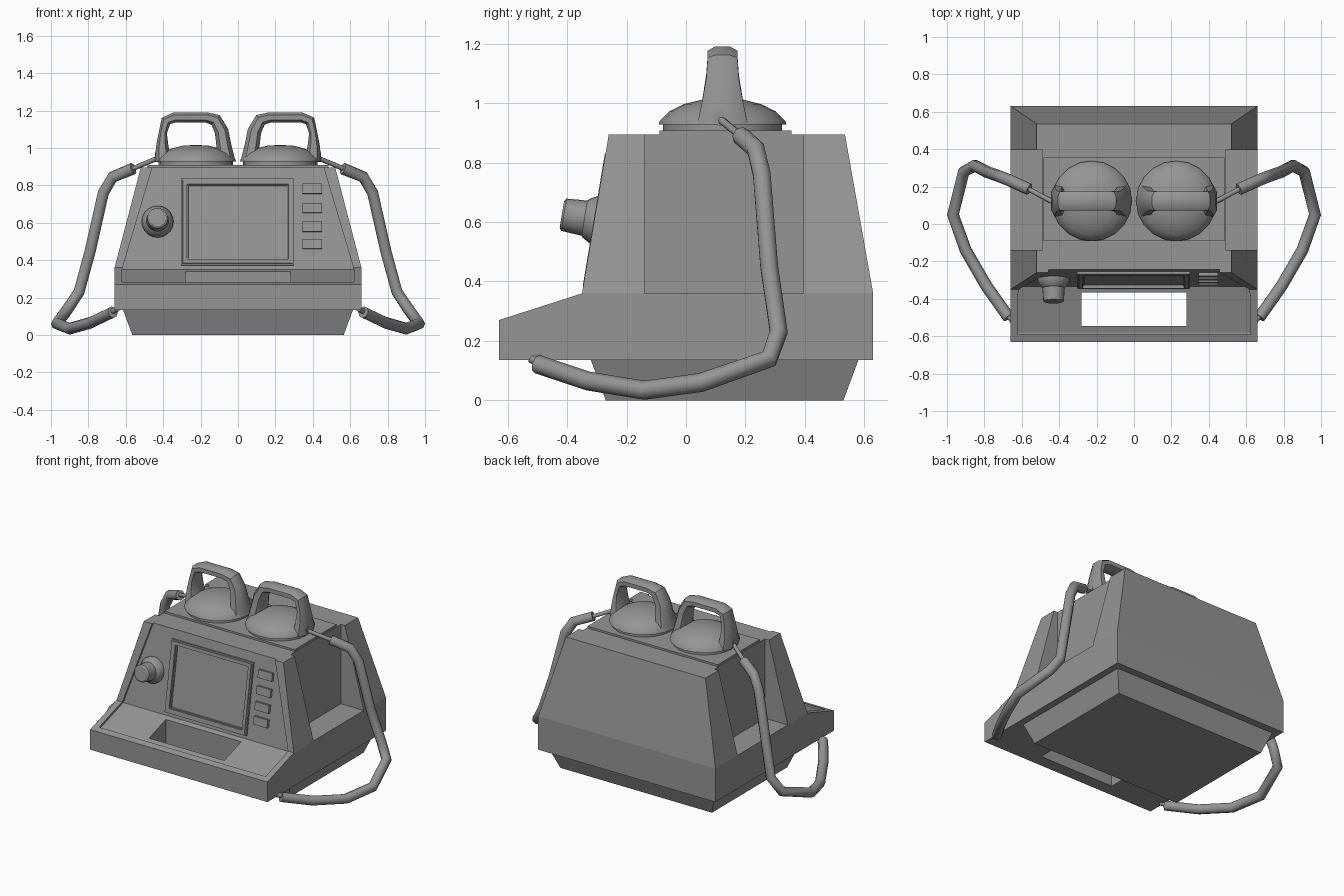
import bpy, bmesh, math
from mathutils import Vector, Matrix

if "Cube" in bpy.data.objects:
    bpy.data.objects.remove(bpy.data.objects["Cube"])

grey = bpy.data.materials.new("casing_grey")
grey.use_nodes = True
GREY = (0.3, 0.3, 0.3, 1)
grey.diffuse_color = GREY
grey.node_tree.nodes["Principled BSDF"].inputs["Base Color"].default_value = GREY

TILT = math.atan2(0.1, 0.6)      # backward lean of the control panel


def finish(name, bm, smooth=False):
    bmesh.ops.recalc_face_normals(bm, faces=bm.faces)
    mesh = bpy.data.meshes.new(name)
    bm.to_mesh(mesh)
    bm.free()
    mesh.materials.append(grey)
    ob = bpy.data.objects.new(name, mesh)
    bpy.context.collection.objects.link(ob)
    if smooth:
        select(ob)
        bpy.ops.object.shade_smooth_by_angle(angle=math.radians(35))
    return ob


def select(ob):
    bpy.ops.object.select_all(action="DESELECT")
    ob.select_set(True)
    bpy.context.view_layer.objects.active = ob


def skin(name, rings, smooth=False):
    """Join rings of points into a capped solid."""
    bm = bmesh.new()
    rows = [[bm.verts.new(p) for p in ring] for ring in rings]
    n = len(rows[0])
    for a, b in zip(rows, rows[1:]):
        for i in range(n):
            bm.faces.new((a[i], a[(i + 1) % n], b[(i + 1) % n], b[i]))
    bm.faces.new(rows[0])
    bm.faces.new(rows[-1])
    return finish(name, bm, smooth)


def stack(name, levels):
    """Rectangles (z, front y, back y, half width) joined upwards."""
    return skin(name, [[(-w, f, z), (w, f, z), (w, b, z), (-w, b, z)]
                       for z, f, b, w in levels])


def box(name, x0, x1, y0, y1, z0, z1):
    return skin(name, [[(x0, y0, z), (x1, y0, z), (x1, y1, z), (x0, y1, z)]
                       for z in (z0, z1)])


def lathe(name, profile, place, sides=20):
    """Turn (radius, height) points around local z, then place the result."""
    rings = []
    for r, h in profile:
        angles = [math.tau * i / sides for i in range(sides)]
        rings.append([place @ Vector((r * math.cos(a), r * math.sin(a), h)) for a in angles])
    return skin(name, rings, True)


def tube(name, points, radius):
    curve = bpy.data.curves.new(name, "CURVE")
    curve.dimensions = "3D"
    curve.bevel_depth = radius
    curve.bevel_resolution = 2
    curve.use_fill_caps = True
    spline = curve.splines.new("POLY")
    spline.points.add(len(points) - 1)
    for p, co in zip(spline.points, points):
        p.co = (*co, 1)
    ob = bpy.data.objects.new(name, curve)
    bpy.context.collection.objects.link(ob)
    select(ob)
    bpy.ops.object.convert(target="MESH")
    ob = bpy.context.object
    ob.data.materials.clear()
    ob.data.materials.append(grey)
    bpy.ops.object.shade_smooth_by_angle(angle=math.radians(50))


def cut(ob, cutter):
    mod = ob.modifiers.new("cut", "BOOLEAN")
    mod.operation = "DIFFERENCE"
    mod.solver = "EXACT"
    mod.object = cutter
    select(ob)
    bpy.ops.object.modifier_apply(modifier=mod.name)
    bpy.data.objects.remove(cutter)


def on_panel(x, z):
    """Frame on the control panel: local z points out, local y points up."""
    y = -0.335 + (z - 0.35) / 6
    return Matrix.Translation((x, y, z)) @ Matrix.Rotation(math.pi / 2 - TILT, 4, "X")


def panel_plate(name, x0, x1, z0, z1, height, insets=()):
    bm = bmesh.new()
    scale = Matrix.Diagonal((x1 - x0, (z1 - z0) / math.cos(TILT), 2 * height, 1))
    bmesh.ops.create_cube(bm, size=1, matrix=scale)
    bm.faces.ensure_lookup_table()
    face = max(bm.faces, key=lambda f: f.calc_center_median().z)
    for thickness, depth in insets:
        bmesh.ops.inset_region(bm, faces=[face], thickness=thickness)
        if depth:
            # a steep-walled step
            bmesh.ops.inset_region(bm, faces=[face], thickness=0.002)
            for v in face.verts:
                v.co.z += depth
    bm.transform(on_panel((x0 + x1) / 2, (z0 + z1) / 2))
    return finish(name, bm)


# Casing with control recess, carrying slot and side recesses
casing = stack("casing", [(0.135, -0.63, 0.63, 0.66), (0.27, -0.63, 0.63, 0.66),
                          (0.36, -0.35, 0.63, 0.66), (0.895, -0.26, 0.535, 0.52)])
cut(casing, stack("panel_cutter", [(0.27, -0.59, -0.58, 0.62), (0.35, -0.6, -0.335, 0.62),
                                   (0.95, -0.5, -0.235, 0.442)]))
cut(casing, box("slot_cutter", -0.28, 0.28, -0.545, -0.367, 0, 0.6))
for s in (-1, 1):
    x0, x1 = sorted((s * 0.49, s * 0.8))
    cut(casing, box("side_cutter", x0, x1, -0.14, 0.395, 0.36, 1.1))

stack("base", [(0, -0.27, 0.53, 0.565), (0.135, -0.32, 0.58, 0.615)])
box("top_plate", -0.485, 0.485, -0.09, 0.355, 0.88, 0.908)

# Controls
panel_plate("screen", -0.305, 0.3, 0.372, 0.835, 0.014,
            [(0.012, 0.004), (0.03, -0.012), (0.008, -0.008)])
for i, z in enumerate((0.78, 0.677, 0.577, 0.485)):
    panel_plate(f"button_{i + 1}", 0.345, 0.45, z - 0.026, z + 0.026, 0.018)
lathe("dial", [(0.085, -0.01), (0.085, 0.012), (0.066, 0.045), (0.06, 0.05),
               (0.055, 0.12), (0.045, 0.127)], on_panel(-0.43, 0.605))

# Paddles, handles and cables on both sides
HANDLE = [  # x, z, half thickness, half depth
    (0.06, 0.93, 0.045, 0.085), (0.075, 1.01, 0.04, 0.068), (0.088, 1.09, 0.037, 0.055),
    (0.12, 1.15, 0.034, 0.05), (0.17, 1.163, 0.028, 0.05), (0.34, 1.163, 0.028, 0.05),
    (0.385, 1.145, 0.028, 0.05), (0.402, 1.08, 0.022, 0.055), (0.405, 1.01, 0.033, 0.068),
    (0.4, 0.93, 0.045, 0.085)]
CABLE = [(0.56, 0.185, 0.89), (0.67, 0.235, 0.845), (0.72, 0.255, 0.76), (0.79, 0.28, 0.45),
         (0.85, 0.312, 0.23), (0.91, 0.28, 0.14), (0.968, 0.05, 0.06), (0.9, -0.14, 0.034),
         (0.79, -0.33, 0.065), (0.67, -0.5, 0.122)]
PADDLE_Y = 0.123

for side, s in (("right", -1), ("left", 1)):
    lathe(side + "_paddle", [(0.2, 0.9), (0.2, 0.928), (0.215, 0.928), (0.212, 0.94),
                             (0.18, 0.972), (0.13, 0.997), (0.07, 1.012), (0.01, 1.016)],
          Matrix.Translation((s * 0.226, PADDLE_Y, 0)))

    # Arched grip with chamfered rectangular sections
    rings = []
    for i, (x, z, t, d) in enumerate(HANDLE):
        a, b = HANDLE[max(i - 1, 0)], HANDLE[min(i + 1, len(HANDLE) - 1)]
        along = Vector((b[0] - a[0], b[1] - a[1])).normalized()
        ring = []
        for u, v in ((1, .5), (.5, 1), (-.5, 1), (-1, .5), (-1, -.5), (-.5, -1), (.5, -1), (1, -.5)):
            ring.append((s * (x - along.y * u * t), PADDLE_Y + v * d, z + along.x * u * t))
        rings.append(ring)
    skin(side + "_grip", rings, True)

    # Cord nut, thin lead, thick cable and its plug
    nut = Matrix.Translation((s * 0.425, 0.115, 0.95)) @ Matrix.Rotation(s * math.pi / 2, 4, "Y")
    lathe(side + "_cord_nut", [(0.026, -0.01), (0.026, 0.02)], nut, 6)
    tube(side + "_lead", [(s * 0.42, 0.11, 0.95), (s * 0.58, 0.195, 0.882)], 0.013)
    tube(side + "_cable", [(s * x, y, z) for x, y, z in CABLE], 0.032)
    tube(side + "_plug", [(s * 0.69, -0.47, 0.116), (s * 0.645, -0.52, 0.14)], 0.016)
